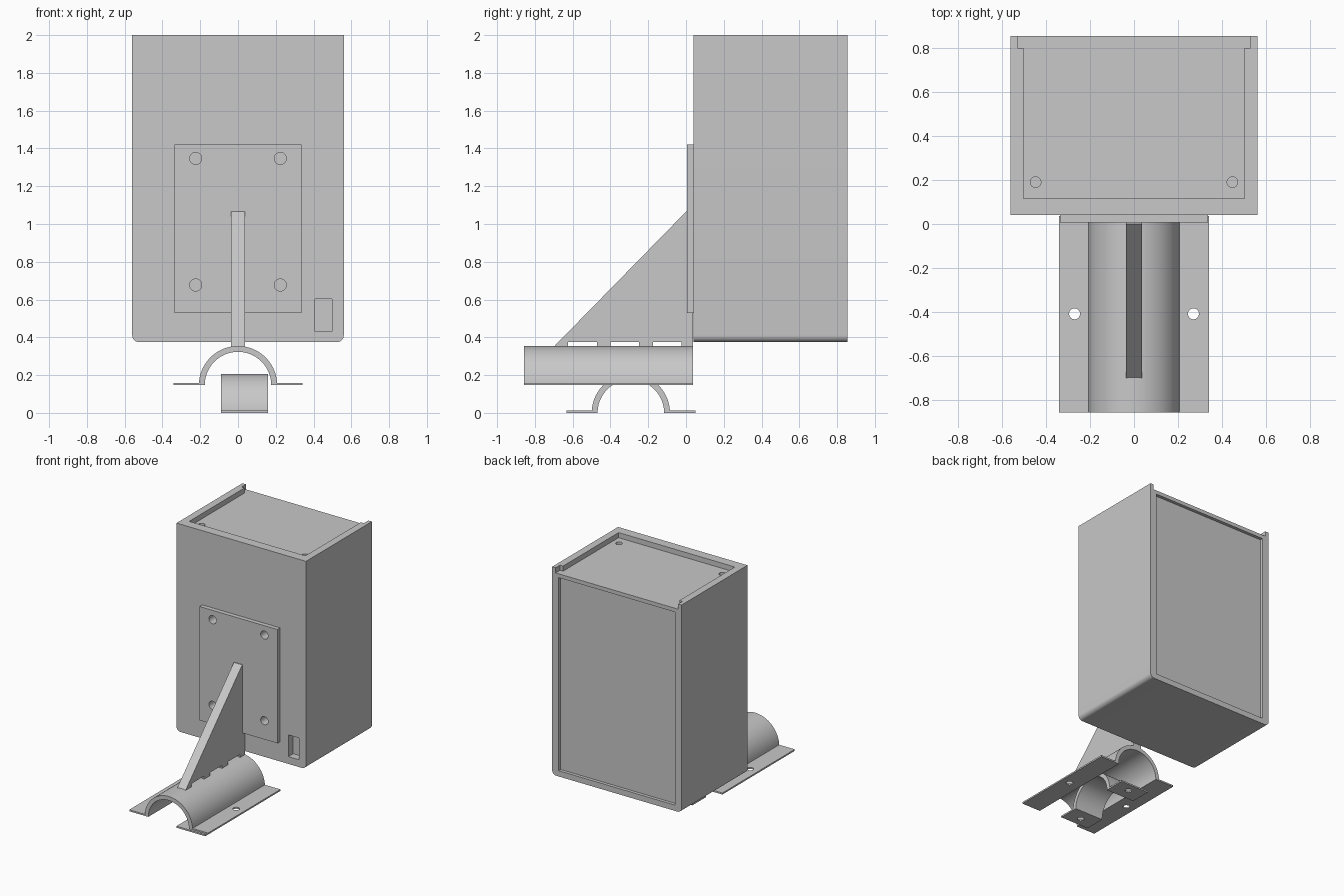
import bpy
import math
from mathutils import Matrix, Vector

default = bpy.data.objects.get("Cube")
if default:
    bpy.data.objects.remove(default, do_unlink=True)

grey = bpy.data.materials.new("light_grey")
grey.use_nodes = True
colour = (0.58, 0.58, 0.58, 1)
grey.diffuse_color = colour
grey.node_tree.nodes["Principled BSDF"].inputs["Base Color"].default_value = colour


def prism(name, profile, start, end, axis):
    """Extrude a 2D profile from start to end along the x, y or z axis."""
    place = {"x": lambda a, b, t: (t, a, b),
             "y": lambda a, b, t: (a, t, b),
             "z": lambda a, b, t: (a, b, t)}[axis]
    n = len(profile)
    verts = [place(a, b, t) for t in (start, end) for a, b in profile]
    faces = [range(n), range(n, 2 * n)]
    faces += [(i, (i + 1) % n, n + (i + 1) % n, n + i) for i in range(n)]
    mesh = bpy.data.meshes.new(name)
    mesh.from_pydata(verts, [], [tuple(f) for f in faces])
    mesh.materials.append(grey)
    obj = bpy.data.objects.new(name, mesh)
    bpy.context.collection.objects.link(obj)
    bpy.ops.object.select_all(action="DESELECT")
    obj.select_set(True)
    bpy.context.view_layer.objects.active = obj
    bpy.ops.object.mode_set(mode="EDIT")
    bpy.ops.mesh.select_all(action="SELECT")
    bpy.ops.mesh.normals_make_consistent(inside=False)
    bpy.ops.object.mode_set(mode="OBJECT")
    return obj


def rect(a0, a1, b0, b1):
    return [(a0, b0), (a1, b0), (a1, b1), (a0, b1)]


def arc(a, b, r, deg0, deg1, steps):
    angles = [math.radians(deg0 + (deg1 - deg0) * i / steps) for i in range(steps + 1)]
    return [(a + r * math.cos(t), b + r * math.sin(t)) for t in angles]


def circle(a, b, r):
    return arc(a, b, r, 0, 360, 32)[:-1]


def cut(obj, *cutters):
    """Subtract each cutter, then discard it."""
    for cutter in cutters:
        cutter.hide_render = True
        mod = obj.modifiers.new("cut", "BOOLEAN")
        mod.operation = "DIFFERENCE"
        mod.solver = "EXACT"
        mod.object = cutter
        bpy.context.view_layer.objects.active = obj
        bpy.ops.object.modifier_apply(modifier=mod.name)
        bpy.data.objects.remove(cutter, do_unlink=True)


def smooth(obj):
    bpy.ops.object.select_all(action="DESELECT")
    obj.select_set(True)
    bpy.context.view_layer.objects.active = obj
    bpy.ops.object.shade_smooth_by_angle(angle=math.radians(30))


# Enclosure with rounded lower side edges
W, FRONT, BACK, BASE, TOP, R = 0.56, 0.04, 0.855, 0.375, 2.0, 0.035
outline = [(W, TOP), (-W, TOP)]
outline += arc(-W + R, BASE + R, R, 180, 270, 8)
outline += arc(W - R, BASE + R, R, 270, 360, 8)
enclosure = prism("enclosure", outline, FRONT, BACK, "y")

# Recessed lid: pocket, wider rear slot, screw holes
LID = 1.96
pocket = [(-0.503, 0.115), (0.503, 0.115), (0.503, 0.8), (0.53, 0.8),
          (0.53, 0.9), (-0.53, 0.9), (-0.53, 0.8), (-0.503, 0.8)]
cut(enclosure, prism("lid_pocket", pocket, LID, 2.1, "z"))
cut(enclosure, *[prism("lid_hole", circle(s * 0.447, 0.19, 0.024), LID - 0.06, 2.1, "z")
                 for s in (-1, 1)])

# Back panel recess and cable slot in the front
cut(enclosure,
    prism("back_recess", rect(-0.503, 0.503, 0.42, 1.93), 0.83, 0.9, "y"),
    prism("cable_slot", rect(0.408, 0.498, 0.432, 0.602), 0, 0.1, "y"))

# Mounting plate, with screw holes running on into the enclosure
plate = prism("mounting_plate", rect(-0.337, 0.337, 0.53, 1.42), 0.006, FRONT, "y")
for sx in (-1, 1):
    for z in (0.677, 1.347):
        for part in (plate, enclosure):
            cut(part, prism("screw_hole", circle(sx * 0.224, z, 0.032), -0.1, 0.1, "y"))
smooth(enclosure)
smooth(plate)

# Triangular rib with relief gaps along its foot
FOOT, GAP = 0.345, 0.375
rib_profile = [(-0.705, FOOT)]
for y0, y1 in ((-0.625, -0.47), (-0.4, -0.25), (-0.175, -0.025)):
    rib_profile += [(y0, FOOT), (y0, GAP), (y1, GAP), (y1, FOOT)]
rib_profile += [(0.037, FOOT), (0.037, 0.53), (0.008, 0.53), (0.008, 1.065), (0, 1.065)]
prism("support_rib", rib_profile, -0.036, 0.036, "x")


def saddle(name, centre, base, thick, start, end, axis, hole_at):
    """Half-pipe clamp with a drilled flange on each side."""
    outer, inner, reach, hole = 0.207, 0.176, 0.341, 0.27
    lift = math.degrees(math.asin(thick / outer))
    shape = [(centre + inner, base), (centre + reach, base), (centre + reach, base + thick)]
    shape += arc(centre, base, outer, lift, 180 - lift, 48)
    shape += [(centre - reach, base + thick), (centre - reach, base)]
    shape += arc(centre, base, inner, 180, 0, 48)[:-1]
    clamp = prism(name, shape, start, end, axis)
    for s in (-1, 1):
        c = centre + s * hole
        spot = (c, hole_at) if axis == "y" else (hole_at, c)
        cut(clamp, prism("flange_hole", circle(*spot, 0.025), base - 0.1, base + 0.1, "z"))
    smooth(clamp)


# Long upper saddle and short crosswise lower saddle
saddle("upper_saddle", 0, 0.147, 0.012, -0.857, 0.037, "y", -0.408)
saddle("lower_saddle", -0.292, 0, 0.012, -0.09, 0.16, "x", 0.035)
